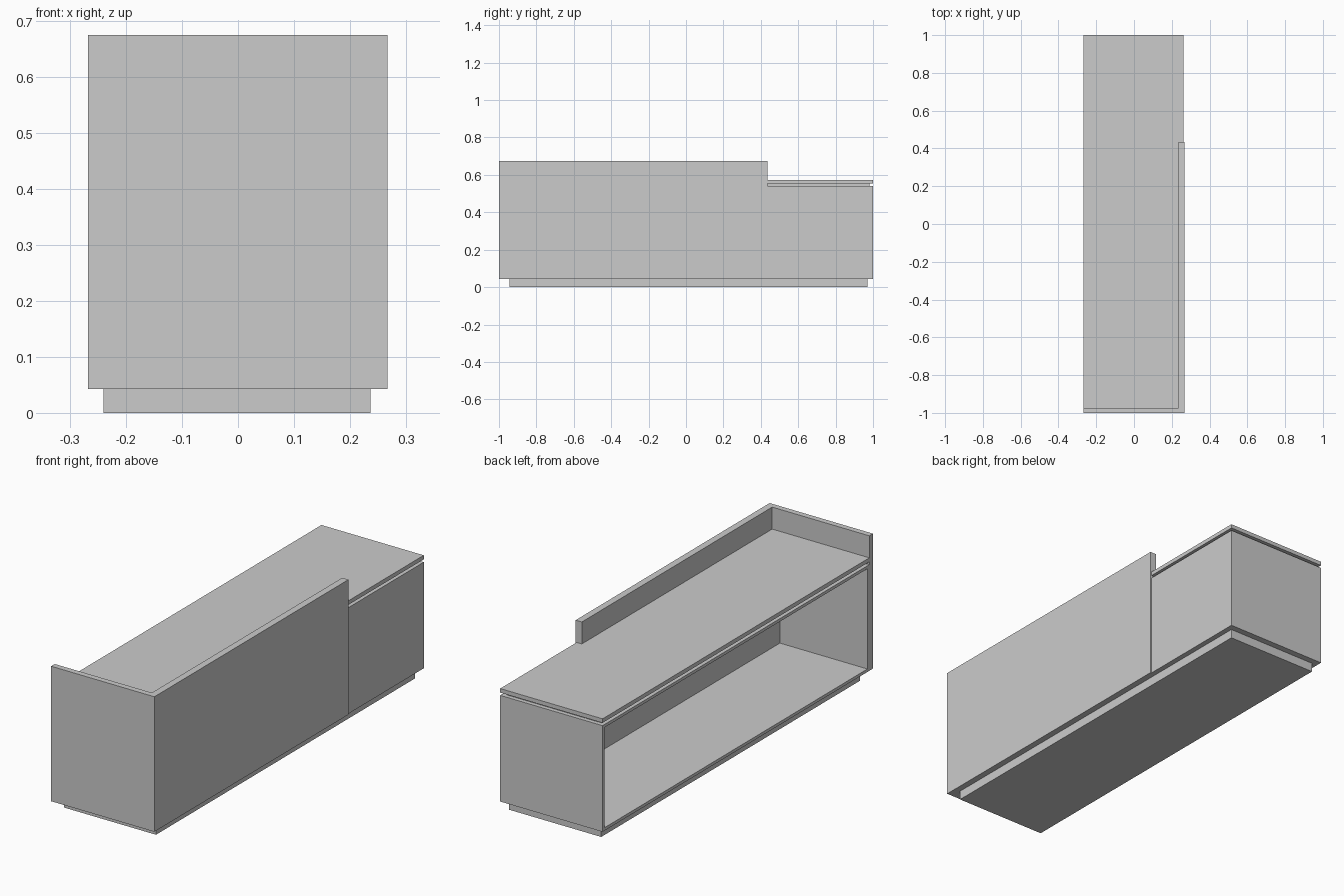
import bpy
import bmesh

if "Cube" in bpy.data.objects:
    bpy.data.objects.remove(bpy.data.objects["Cube"])


def prism(name, outline, z0, z1):
    """Extrude a flat xy outline between two heights."""
    bm = bmesh.new()
    face = bm.faces.new([bm.verts.new((x, y, z0)) for x, y in outline])
    top = bmesh.ops.extrude_face_region(bm, geom=[face])["geom"]
    for v in top:
        if isinstance(v, bmesh.types.BMVert):
            v.co.z = z1
    bmesh.ops.recalc_face_normals(bm, faces=bm.faces)
    mesh = bpy.data.meshes.new(name)
    bm.to_mesh(mesh)
    bm.free()
    obj = bpy.data.objects.new(name, mesh)
    bpy.context.collection.objects.link(obj)
    return obj


def box(name, x0, x1, y0, y1, z0, z1):
    return prism(name, [(x0, y0), (x1, y0), (x1, y1), (x0, y1)], z0, z1)


L, R = -0.268, 0.267          # outer left and right
INNER, SIDE = 0.235, 0.262    # tall panel inside face, low side face
FRONT, STEP = -0.973, 0.435   # tall front inside face, end of tall side
FLOOR, TOP = 0.043, 0.54      # carcass underside and top
T = 0.014                     # board thickness

# Recessed plinth
box("plinth", -0.24, 0.237, -0.945, 0.97, 0, FLOOR)

# Tall L-shaped screen wrapping the front and right side
prism("tall_screen", [(L, -1), (R, -1), (R, STEP), (INNER, STEP),
                      (INNER, FRONT), (L, FRONT)], FLOOR, 0.675)

# Open-sided carcass
box("bottom_board", L, INNER, FRONT, 1, FLOOR, FLOOR + T)
box("top_board", L, INNER, FRONT, 1, TOP - T, TOP)
for name, y in (("front_end_board", FRONT), ("back_end_board", 1 - T)):
    box(name, L, INNER, y, y + T, FLOOR + T, TOP - T)
box("inner_wall", 0.185, INNER, FRONT + T, 1 - T, FLOOR + T, TOP - T)
box("low_side_panel", INNER, SIDE, STEP, 1, FLOOR, TOP)


# Worktop above a recessed shadow-gap strip
def top_outline(inset):
    return [(L + inset, FRONT), (INNER, FRONT), (INNER, STEP),
            (SIDE - inset, STEP), (SIDE - inset, 1 - inset), (L + inset, 1 - inset)]


prism("shadow_gap_strip", top_outline(0.02), TOP, 0.553)
prism("worktop", top_outline(0), 0.553, 0.572)
